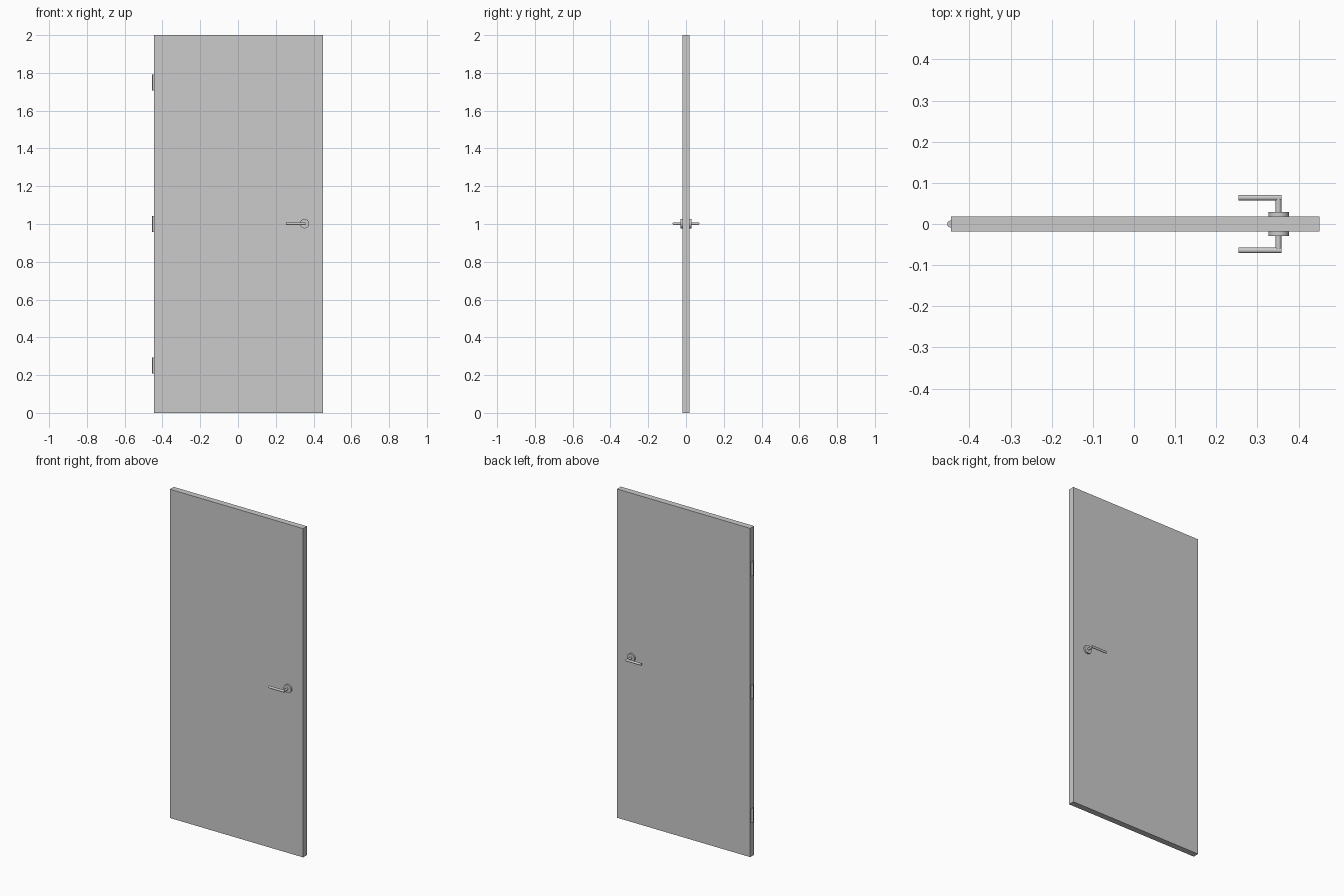
import bpy
from math import pi

if "Cube" in bpy.data.objects:
    bpy.data.objects.remove(bpy.data.objects["Cube"])

GRIP_Z = 1.002


def cylinder(name, radius, depth, loc, rot=(0, 0, 0), sides=24):
    bpy.ops.mesh.primitive_cylinder_add(vertices=sides, radius=radius, depth=depth,
                                        location=loc, rotation=rot)
    ob = bpy.context.object
    ob.name = name
    bpy.ops.object.shade_smooth_by_angle()
    return ob


# Door slab
bpy.ops.mesh.primitive_cube_add(size=1, location=(0.003, 0, 1))
door = bpy.context.object
door.name = "door_slab"
door.scale = (0.896, 0.037, 2.0)

# Lever handle on each face: round rose, stem, grip
for side, s in (("front", -1), ("back", 1)):
    cylinder(side + "_rose", 0.025, 0.012, (0.352, s * 0.023, GRIP_Z), (pi / 2, 0, 0), 32)
    cylinder(side + "_stem", 0.007, 0.046, (0.351, s * 0.041, GRIP_Z), (pi / 2, 0, 0))
    cylinder(side + "_grip", 0.007, 0.104, (0.306, s * 0.064, GRIP_Z), (0, pi / 2, 0))

# Hinge barrels half sunk in the left edge
for name, z in (("lower", 0.25), ("middle", 1.0), ("upper", 1.75)):
    cylinder(name + "_hinge", 0.0085, 0.085, (-0.4455, 0, z))
